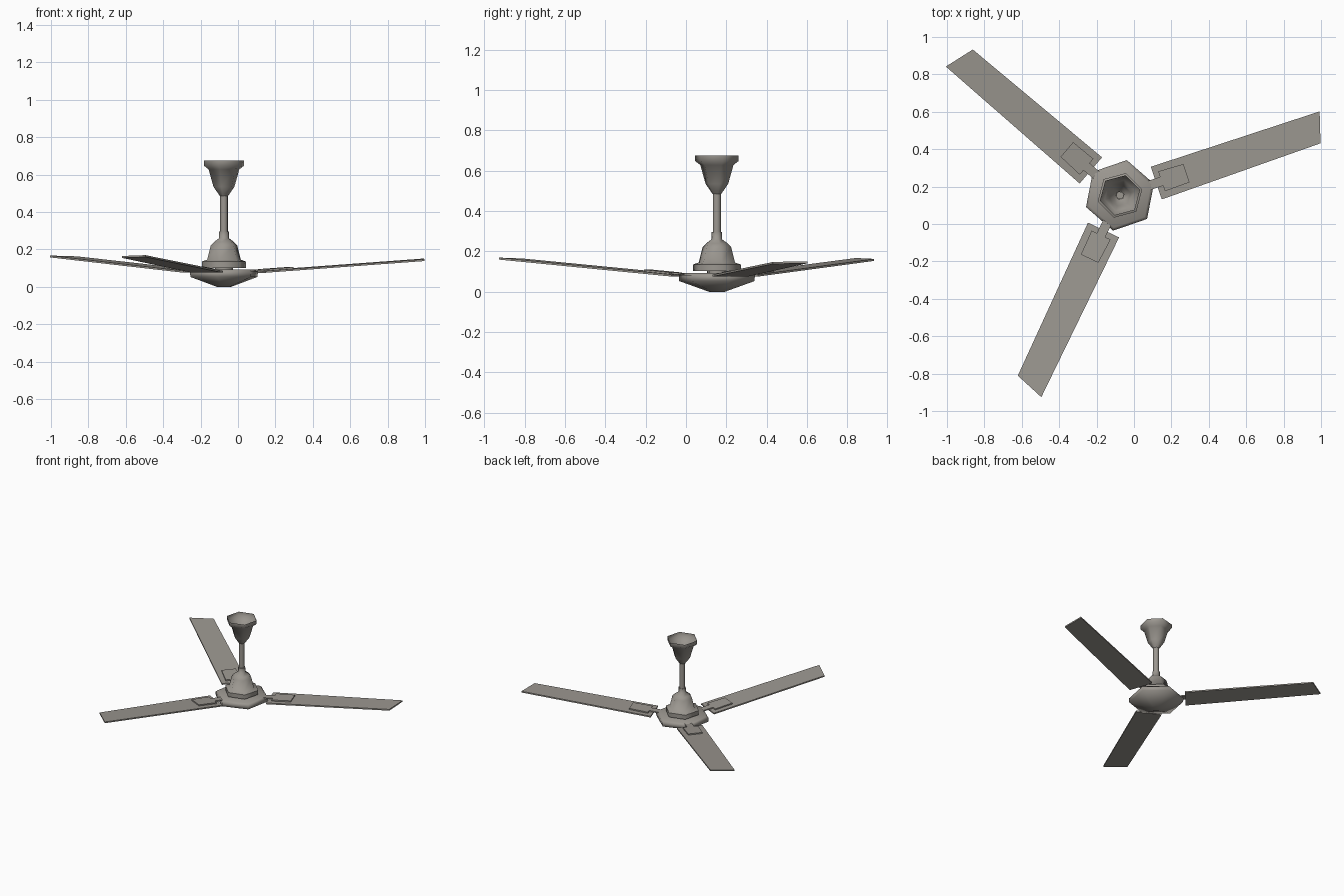
import bpy, bmesh, math
from mathutils import Matrix, Vector

if "Cube" in bpy.data.objects:
    bpy.data.objects.remove(bpy.data.objects["Cube"])

CX, CY = -0.075, 0.153          # axis of the fan
metal = bpy.data.materials.new("warm_grey_metal")
metal.diffuse_color = (0.33, 0.31, 0.28, 1)
metal.use_nodes = True
metal.node_tree.nodes["Principled BSDF"].inputs["Base Color"].default_value = metal.diffuse_color


def finish(bm, name, smooth=None):
    bmesh.ops.recalc_face_normals(bm, faces=bm.faces)
    me = bpy.data.meshes.new(name)
    bm.to_mesh(me)
    bm.free()
    me.materials.append(metal)
    ob = bpy.data.objects.new(name, me)
    bpy.context.collection.objects.link(ob)
    if smooth:
        bpy.ops.object.select_all(action='DESELECT')
        ob.select_set(True)
        bpy.context.view_layer.objects.active = ob
        bpy.ops.object.shade_smooth_by_angle(angle=math.radians(smooth))
    return ob


def lathe(name, profile, sides, phase, cap_bottom=True, cap_top=True):
    """Stack of polygon rings from (radius, z) pairs."""
    bm = bmesh.new()
    rings = []
    for r, z in profile:
        rings.append([bm.verts.new((CX + r * math.cos(a), CY + r * math.sin(a), z))
                      for a in (math.radians(phase) + math.tau * i / sides
                                for i in range(sides))])
    for lo, hi in zip(rings, rings[1:]):
        for i in range(sides):
            j = (i + 1) % sides
            bm.faces.new((lo[i], lo[j], hi[j], hi[i]))
    if cap_bottom:
        bm.faces.new(rings[0][::-1])
    if cap_top:
        bm.faces.new(rings[-1])
    return finish(bm, name, 65)


def plate(name, outline, thick, angle, z_root, slope):
    """Flat outline (radial, sideways) turned to an angle and tilted upward."""
    bm = bmesh.new()
    top = [bm.verts.new((x, y, z_root + slope * (x - 0.2))) for x, y in outline]
    low = [bm.verts.new(v.co - Vector((0, 0, thick))) for v in top]
    bm.faces.new(top)
    bm.faces.new(low[::-1])
    n = len(top)
    for i in range(n):
        j = (i + 1) % n
        bm.faces.new((low[i], low[j], top[j], top[i]))
    bm.transform(Matrix.Translation((CX, CY, 0)) @ Matrix.Rotation(math.radians(angle), 4, 'Z'))
    return finish(bm, name)


# Body: bottom cover, motor housing, rod, open ceiling canopy
lathe("bottom_cover", [(0.04, 0), (0.19, 0.053), (0.192, 0.082), (0.175, 0.094)], 6, 19)
lathe("motor_axle", [(0.05, 0.09), (0.05, 0.105)], 6, 15)
lathe("motor_housing", [(0.123, 0.102), (0.123, 0.135), (0.093, 0.145), (0.073, 0.222),
                        (0.055, 0.24), (0.027, 0.26), (0.027, 0.296)], 6, 15)
lathe("down_rod", [(0.021, 0.28), (0.021, 0.52)], 8, 15)
lathe("ceiling_canopy", [(0.022, 0.485), (0.033, 0.5), (0.058, 0.535), (0.085, 0.628),
                         (0.111, 0.648), (0.111, 0.675)], 6, 15, False, False)

# Blades with their mounting brackets
blade = [(0.205, -0.092), (1.105, -0.08), (1.155, 0.083), (0.205, 0.092)]
bracket = [(0.11, -0.025), (0.235, -0.025), (0.235, -0.056), (0.375, -0.053),
           (0.375, 0.05), (0.235, 0.056), (0.235, 0.025), (0.11, 0.025)]
for i, (angle, rise) in enumerate([(18.7, 0.066), (139.4, 0.082), (244.6, 0.084)], 1):
    slope = rise / 0.95
    plate(f"blade_{i}", blade, 0.01, angle, 0.085, slope)
    plate(f"blade_bracket_{i}", bracket, 0.009, angle, 0.094, slope)
